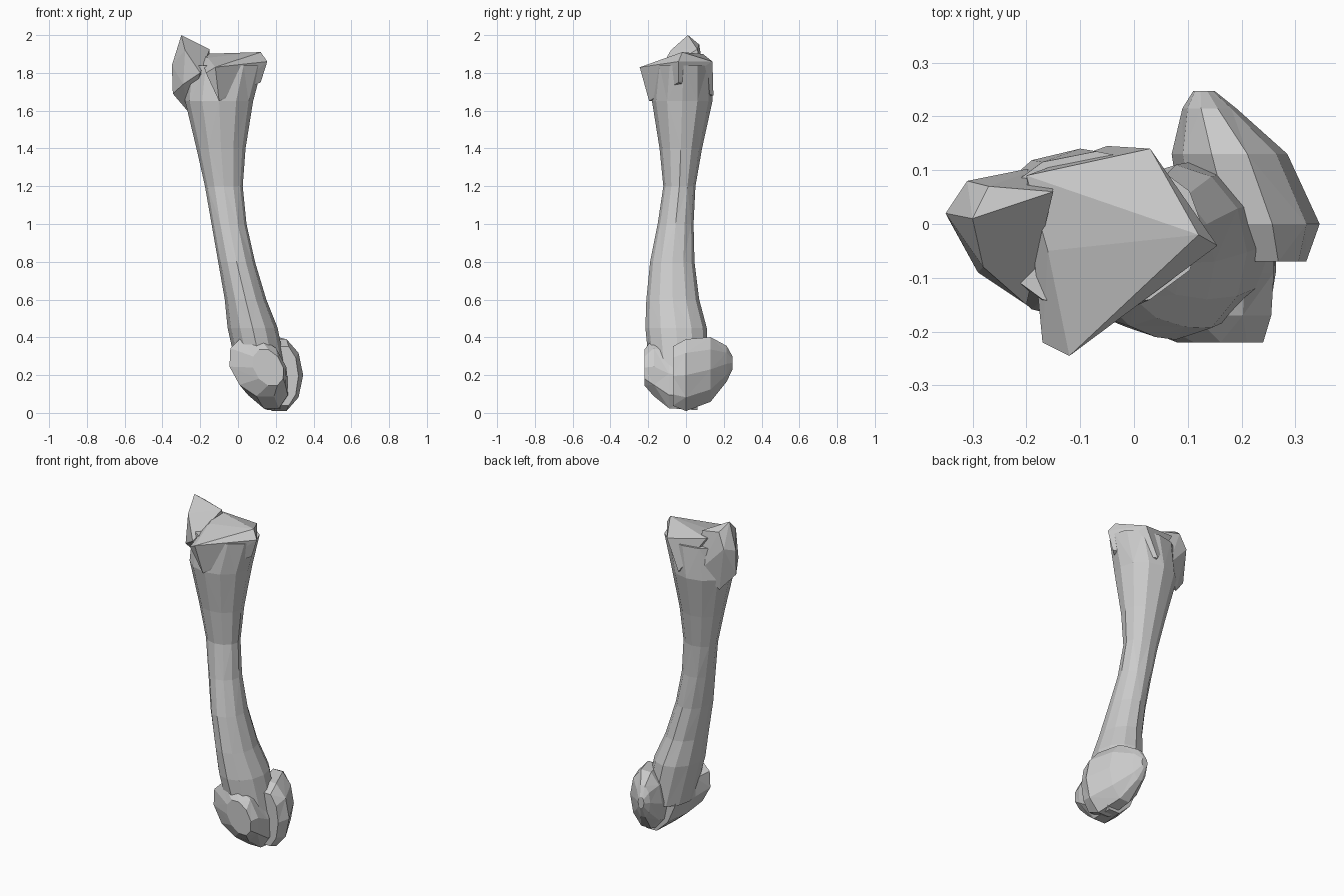
import bpy, bmesh, math

if "Cube" in bpy.data.objects:
    bpy.data.objects.remove(bpy.data.objects["Cube"])


def finish(name, bm):
    bmesh.ops.recalc_face_normals(bm, faces=bm.faces)
    mesh = bpy.data.meshes.new(name)
    bm.to_mesh(mesh)
    bm.free()
    ob = bpy.data.objects.new(name, mesh)
    bpy.context.collection.objects.link(ob)
    return ob


def hull(name, *points):
    """Faceted knob of bone spanned by a few landmark points."""
    bm = bmesh.new()
    for p in points:
        bm.verts.new(p)
    bmesh.ops.convex_hull(bm, input=bm.verts)
    loose = [v for v in bm.verts if not v.link_faces]
    bmesh.ops.delete(bm, geom=loose, context='VERTS')
    return finish(name, bm)


def loft(name, sides, place, *rings):
    """Tube of ellipses; a ring is its level, then u and v limits."""
    bm = bmesh.new()
    loops = []
    for t, u0, u1, v0, v1 in rings:
        loop = []
        for k in range(sides):
            a = 2 * math.pi * k / sides
            du = math.cos(a) * (u1 - u0) / 2
            dv = math.sin(a) * (v1 - v0) / 2
            loop.append(bm.verts.new(place(t, (u0 + u1) / 2 + du, (v0 + v1) / 2 + dv, dv)))
        loops.append(loop)
    for i, (a, b) in enumerate(zip(loops, loops[1:])):
        for k in range(sides):
            n = (k + 1) % sides
            q = [a[k], a[n], b[n], b[k]]
            if (i + k) % 2:
                q = q[1:] + q[:1]
            bm.faces.new(q[:3])
            bm.faces.new((q[0], q[2], q[3]))
    bm.faces.new(loops[0])
    bm.faces.new(loops[-1])
    return finish(name, bm)


def upright(t, u, v, dv):
    return (u, v, t)


def wheel(t, u, v, dv):
    return (u, t, v)


def leaning_wheel(t, u, v, dv):
    return (u - 0.25 * dv, t, v)


# Bowed, flattened shaft
shaft = loft("bone_shaft", 12, upright,
             (0.20, 0.0, 0.26, -0.19, 0.12),
             (0.45, -0.055, 0.21, -0.215, 0.11),
             (0.60, -0.07, 0.15, -0.21, 0.07),
             (0.80, -0.105, 0.09, -0.19, 0.045),
             (1.00, -0.14, 0.045, -0.15, 0.04),
             (1.20, -0.175, 0.025, -0.12, 0.05),
             (1.40, -0.22, 0.04, -0.14, 0.085),
             (1.65, -0.28, 0.08, -0.18, 0.14),
             (1.84, -0.27, 0.13, -0.16, 0.135))

# Two rounded knuckles at the foot
front = loft("front_condyle", 10, leaning_wheel,
             (-0.22, 0.08, 0.24, 0.14, 0.34),
             (-0.17, -0.045, 0.255, 0.08, 0.41),
             (-0.09, 0.0, 0.26, 0.015, 0.40),
             (0.06, 0.03, 0.26, 0.005, 0.40))
back = loft("back_condyle", 10, wheel,
            (-0.07, 0.17, 0.32, 0.03, 0.36),
            (0.0, 0.09, 0.345, 0.0, 0.40),
            (0.13, 0.07, 0.285, 0.05, 0.41),
            (0.215, 0.09, 0.19, 0.16, 0.36),
            (0.247, 0.11, 0.15, 0.23, 0.30))

# Sloping plateau at the upper end
plateau = hull("upper_plateau",
               (0.155, -0.04, 1.86), (0.12, -0.02, 1.91), (0.03, 0.14, 1.86),
               (-0.20, 0.09, 1.90), (-0.16, -0.05, 1.88), (-0.12, -0.245, 1.83),
               (-0.17, -0.22, 1.80), (-0.10, -0.195, 1.65), (0.12, -0.04, 1.75),
               (-0.05, 0.145, 1.68))

# Raised crest block with the highest peak
crest = hull("crest_block",
             (-0.30, 0.01, 2.0), (-0.27, 0.07, 1.95), (-0.31, 0.08, 1.86),
             (-0.35, 0.02, 1.84), (-0.345, 0.01, 1.69), (-0.28, -0.08, 1.92),
             (-0.15, 0.06, 1.925), (-0.29, -0.09, 1.74), (-0.20, -0.15, 1.80),
             (-0.26, 0.05, 1.59), (-0.16, 0.11, 1.70))

# Fuse the knobs with the shaft into one bone
bpy.context.view_layer.objects.active = shaft
for part in (front, back, plateau, crest):
    mod = shaft.modifiers.new(part.name, 'BOOLEAN')
    mod.operation = 'UNION'
    mod.solver = 'EXACT'
    mod.object = part
    bpy.ops.object.modifier_apply(modifier=mod.name)
    bpy.data.objects.remove(part)
shaft.name = "long_bone"
